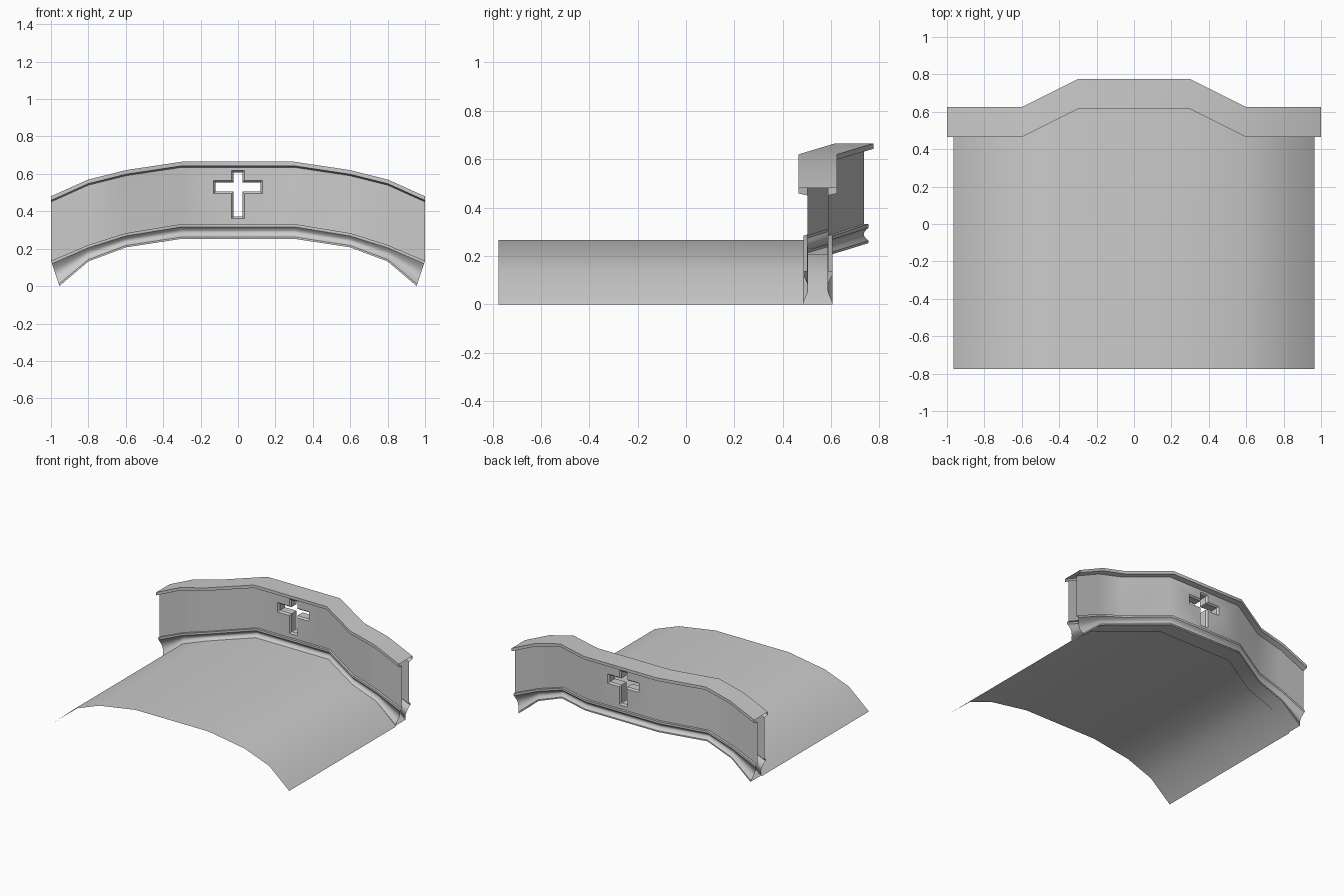
import bpy, bmesh, math

cube = bpy.data.objects.get("Cube")
if cube:
    bpy.data.objects.remove(cube, do_unlink=True)

grey = bpy.data.materials.new("light grey")
grey.use_nodes = True
color = (0.6, 0.6, 0.6, 1)
grey.diffuse_color = color
grey.node_tree.nodes["Principled BSDF"].inputs["Base Color"].default_value = color


def add_object(name, bm):
    mesh = bpy.data.meshes.new(name)
    bm.to_mesh(mesh)
    bm.free()
    mesh.materials.append(grey)
    obj = bpy.data.objects.new(name, mesh)
    bpy.context.collection.objects.link(obj)
    return obj


def loft(bm, rings, closed):
    """Join successive rings of points with quads and return the vertex rings."""
    rows = [[bm.verts.new(p) for p in ring] for ring in rings]
    for a, b in zip(rows, rows[1:]):
        for i in range(len(a) if closed else len(a) - 1):
            j = (i + 1) % len(a)
            bm.faces.new((a[i], a[j], b[j], b[i]))
    return rows


def shade(obj):
    bpy.ops.object.select_all(action='DESELECT')
    obj.select_set(True)
    bpy.context.view_layer.objects.active = obj
    bpy.ops.object.shade_smooth_by_angle(angle=math.radians(35))


# Stations along half the width: x, base x, roof x, middle y, then heights
# of coping top, ledge, moulding base and roof
half = [
    (1.0, 0.955, 0.965, 0.545, 0.48, 0.135, 0.0, 0.0),
    (0.8, 0.8, 0.8, 0.545, 0.57, 0.22, 0.132, 0.142),
    (0.6, 0.6, 0.6, 0.545, 0.62, 0.283, 0.207, 0.217),
    (0.3, 0.3, 0.3, 0.695, 0.665, 0.332, 0.253, 0.265),
]
stations = [(-x, -bx, -rx, *rest) for x, bx, rx, *rest in half] + half[::-1]


def parapet_section(station):
    """Hollow section: coping, wall, ledge and concave moulding."""
    x, bx, rx, y, top, ledge, base, roof = station
    side = [(0.08, x, top), (0.08, x, top - 0.022), (0.042, x, top - 0.03),
            (0.042, x, ledge), (0.06, x, ledge)]
    steps = 8
    high, low = ledge - 0.015, base + 0.01
    for i in range(steps + 1):
        t = i / steps
        z = high + (low - high) * t
        f = (ledge - z) / (ledge - base)
        side.append((0.06 - 0.02 * math.sin(math.pi * t), x + (bx - x) * f, z))
    side.append((0.06, bx, base))
    back = [(px, y + o, z) for o, px, z in side]
    front = [(px, y - o, z) for o, px, z in reversed(side)]
    return back + front


# Parapet, with temporary ends marked by a second material slot
bm = bmesh.new()
rows = loft(bm, [parapet_section(s) for s in stations], True)
for end in (rows[0], rows[-1]):
    bm.faces.new(end).material_index = 1
bmesh.ops.recalc_face_normals(bm, faces=bm.faces)
parapet = add_object("parapet", bm)
parapet.data.materials.append(grey)


def cross(y, d):
    """Cross outline at depth y, shrunk by d."""
    w, arm = 0.034 - d, 0.13 - d
    bottom, low, high, top = 0.362 + d, 0.495 + d, 0.565 - d, 0.618 - d
    right = [(w, bottom), (w, low), (arm, low), (arm, high), (w, high), (w, top)]
    outline = right + [(-x, z) for x, z in reversed(right)]
    return [(x, y, z) for x, z in outline]


# Cross-shaped opening with a bevelled rim
bm = bmesh.new()
rows = loft(bm, [cross(0.64, 0), cross(0.653, 0), cross(0.665, 0.01),
                 cross(0.725, 0.01), cross(0.737, 0), cross(0.75, 0)], True)
bm.faces.new(rows[0])
bm.faces.new(rows[-1])
bmesh.ops.recalc_face_normals(bm, faces=bm.faces)
cutter = add_object("cross_cutter", bm)
cutter.hide_render = True

mod = parapet.modifiers.new("cross_opening", 'BOOLEAN')
mod.operation = 'DIFFERENCE'
mod.solver = 'EXACT'
mod.object = cutter
bpy.ops.object.select_all(action='DESELECT')
parapet.select_set(True)
bpy.context.view_layer.objects.active = parapet
bpy.ops.object.modifier_apply(modifier=mod.name)
bpy.data.objects.remove(cutter, do_unlink=True)

# Open the hollow ends
bm = bmesh.new()
bm.from_mesh(parapet.data)
ends = [f for f in bm.faces if f.material_index == 1 and abs(f.calc_center_median().x) > 0.9]
bmesh.ops.delete(bm, geom=ends, context='FACES')
for f in bm.faces:
    f.material_index = 0
bm.to_mesh(parapet.data)
bm.free()
parapet.data.materials.pop(index=1)
shade(parapet)

# Arched roof sheet, its back edge following the parapet
bm = bmesh.new()
loft(bm, [[(s[2], -0.775, s[7]), (s[2], s[3] - 0.06, s[7])] for s in stations], False)
bmesh.ops.recalc_face_normals(bm, faces=bm.faces)
if sum(f.normal.z for f in bm.faces) < 0:
    bmesh.ops.reverse_faces(bm, faces=bm.faces)
shade(add_object("arched_roof", bm))
